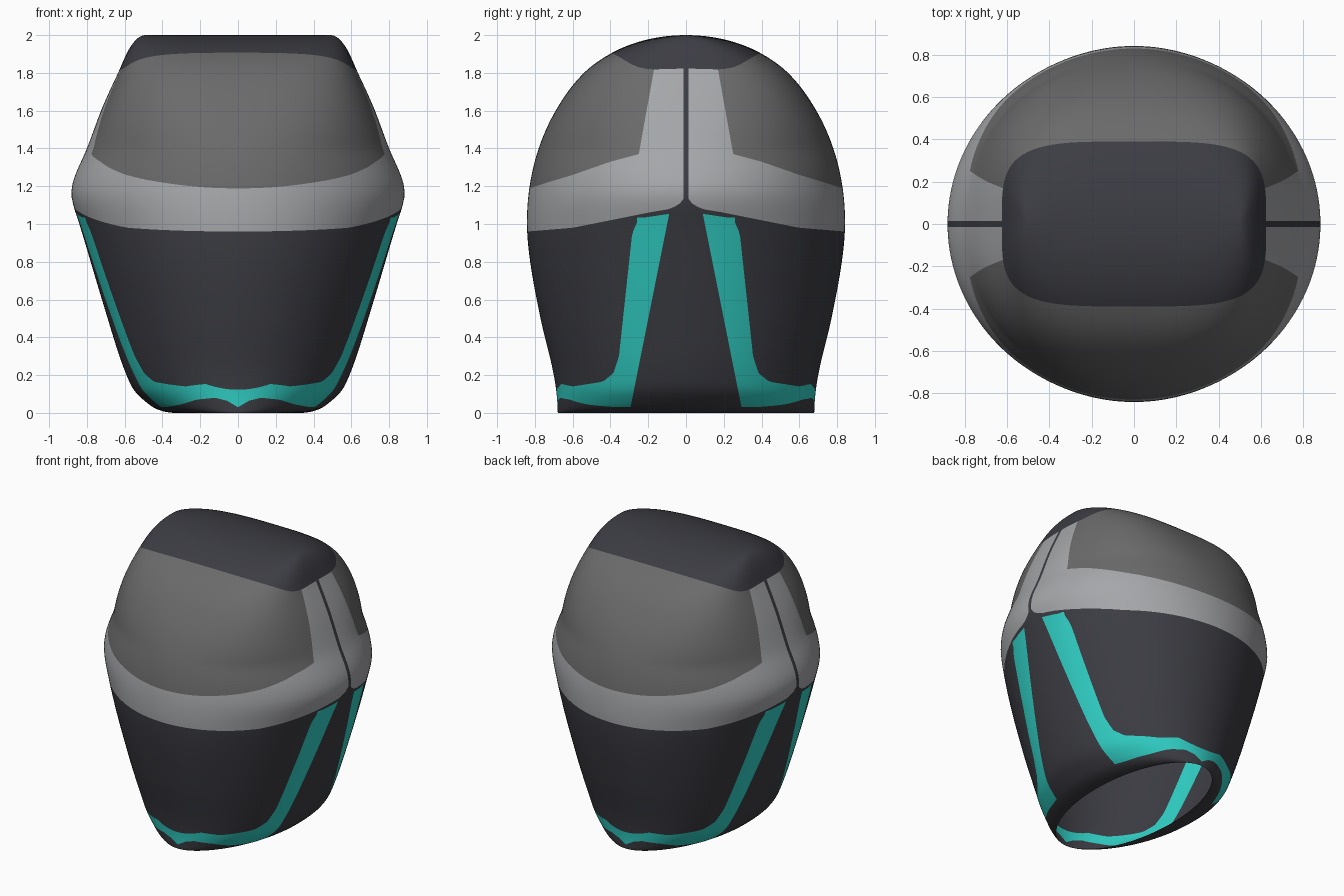
import bpy, bmesh
from math import acos, cos, sin, pi, tau

cube = bpy.data.objects.get("Cube")
if cube:
    bpy.data.objects.remove(cube)


def material(name, rgb):
    mat = bpy.data.materials.new(name)
    mat.use_nodes = True
    mat.diffuse_color = (*rgb, 1)
    mat.node_tree.nodes["Principled BSDF"].inputs["Base Color"].default_value = (*rgb, 1)
    return mat


MATERIALS = [
    material("charcoal", (0.045, 0.046, 0.056)),
    material("light grey", (0.38, 0.385, 0.40)),
    material("mid grey", (0.145, 0.145, 0.145)),
    material("teal", (0.03, 0.63, 0.56)),
]
CHARCOAL, LIGHT, MID, TEAL = range(4)


def linear(table, t):
    """Straight-line interpolation through (key, value) pairs."""
    if t <= table[0][0]:
        return table[0][1]
    for (k0, v0), (k1, v1) in zip(table, table[1:]):
        if t <= k1:
            return v0 + (v1 - v0) * (t - k0) / (k1 - k0)
    return table[-1][1]


def smooth(table, z):
    """Smooth interpolation by height, keyed on the polar angle."""
    pts = [(acos(1 - k), v) for k, v in table]
    t = acos(max(-1, min(1, 1 - z)))
    last = len(pts) - 1

    def slope(i):
        p, q = pts[max(i - 1, 0)], pts[min(i + 1, last)]
        return (q[1] - p[1]) / (q[0] - p[0])

    i = next((i for i in range(last) if t <= pts[i + 1][0]), last - 1)
    (k0, v0), (k1, v1) = pts[i], pts[i + 1]
    w, u = k1 - k0, (t - k0) / (k1 - k0)
    return ((1 + 2 * u) * (1 - u) ** 2 * v0 + u * (1 - u) ** 2 * w * slope(i)
            + u * u * (3 - 2 * u) * v1 + u * u * (u - 1) * w * slope(i + 1))


# Half width, half depth and squareness of the shell by height
WIDTH = [(0, .33), (.02, .43), (.06, .49), (.12, .55), (.2, .59), (.5, .69), (.8, .78),
         (1, .84), (1.1, .872), (1.17, .882), (1.25, .865), (1.4, .80), (1.6, .725),
         (1.8, .635), (1.92, .58), (1.98, .535), (2, .49)]
DEPTH = [(0, .678), (.1, .685), (.25, .71), (.5, .77), (.8, .825), (1, .842), (1.2, .828),
         (1.4, .78), (1.6, .69), (1.8, .54), (1.92, .365), (1.98, .19), (2, 0)]
SQUARE = [(0, 2), (1.2, 2), (1.4, 2.1), (1.6, 2.5), (1.85, 3.1), (2, 3.6)]

# Colour borders: height as a function of distance from the side seam or centre line
BAND_LOW = [(0, 1.15), (.03, 1.11), (.08, 1.08), (.2, 1.06), (.4, 1.02), (.6, .98), (.84, .96)]
PANEL_LOW = [(.2, 1.39), (.25, 1.37), (.4, 1.33), (.6, 1.26), (.75, 1.215), (.84, 1.185)]
STRIPE_TOP = [(.08, 1.055), (.25, 1.03), (.285, .95), (.355, .3), (.385, .21), (.44, .165),
              (.6, .14), (.66, .153), (.69, .12)]
STRIPE_LOW = [(0, .03), (.06, .065), (.12, .08), (.22, .07), (.3, .045), (.38, .03)]


# Border functions: positive on the inner side of each coloured area
def cap(x, y, z):
    return 1 - (x / .625) ** 4 - (y / .39) ** 4 if z > 1.5 else -1


def band(x, y, z):
    return z - linear(BAND_LOW, y)


def panel_low(x, y, z):
    return z - linear(PANEL_LOW, y)


def panel_side(x, y, z):
    return y - .25 + .18 * (z - 1.37)


def seam(x, y, z):
    return .014 - y


def stripe_top(x, y, z):
    return linear(STRIPE_TOP, y) - z


def stripe_low(x, y, z):
    return z - linear(STRIPE_LOW, x)


def stripe_side(x, y, z):
    return y - .3 + .2 * z


BORDERS = [cap, band, panel_low, panel_side, seam, stripe_top, stripe_low, stripe_side]


def measure(border, co):
    return border(abs(co.x), abs(co.y), co.z)


def cut(bm, border):
    """Cut the surface along the line where the border function is zero."""
    fresh = []
    for e in list(bm.edges):
        a, b = e.verts
        start = measure(border, a.co)
        if start * measure(border, b.co) >= 0:
            continue
        lo, hi = 0.0, 1.0
        for _ in range(14):
            mid = (lo + hi) / 2
            if measure(border, a.co.lerp(b.co, mid)) * start > 0:
                lo = mid
            else:
                hi = mid
        if .01 < lo < .99:
            fresh.append(bmesh.utils.edge_split(e, a, lo)[1])
        else:
            fresh.append(a if lo < .5 else b)
    bmesh.ops.connect_verts(bm, verts=list(set(fresh)))


def colour(co):
    def inside(*borders):
        return all(measure(b, co) > 0 for b in borders)
    if inside(cap):
        return CHARCOAL
    if inside(band):
        if inside(seam):
            return CHARCOAL
        return MID if inside(panel_low, panel_side) else LIGHT
    return TEAL if inside(stripe_top, stripe_low, stripe_side) else CHARCOAL


# Loft the open-bottomed shell from stacked rounded sections
SEGMENTS, RINGS = 160, 90
bm = bmesh.new()
rings = []
for r in range(RINGS + 1):
    z = 1 - cos(pi * r / RINGS)
    a, b, n = smooth(WIDTH, z), smooth(DEPTH, z), linear(SQUARE, z)
    ring = []
    for s in range(SEGMENTS):
        c, d = cos(tau * s / SEGMENTS), sin(tau * s / SEGMENTS)
        c, d = (0 if abs(v) < 1e-6 else v for v in (c, d))
        x = a * abs(c) ** (2 / n) * (1 if c > 0 else -1)
        y = b * abs(d) ** (2 / n) * (1 if d > 0 else -1)
        ring.append(bm.verts.new((x, y, z)))
    rings.append(ring)
for low, high in zip(rings, rings[1:]):
    for s in range(SEGMENTS):
        t = (s + 1) % SEGMENTS
        bm.faces.new((low[s], low[t], high[t], high[s]))
bmesh.ops.remove_doubles(bm, verts=bm.verts[:], dist=1e-5)

# Cut the colour borders into the shell and colour the areas
for border in BORDERS:
    cut(bm, border)
for f in bm.faces:
    f.material_index = colour(f.calc_center_median())
    f.smooth = True

mesh = bpy.data.meshes.new("head_shell")
bm.to_mesh(mesh)
bm.free()
for mat in MATERIALS:
    mesh.materials.append(mat)
shell = bpy.data.objects.new("head_shell", mesh)
bpy.context.collection.objects.link(shell)
